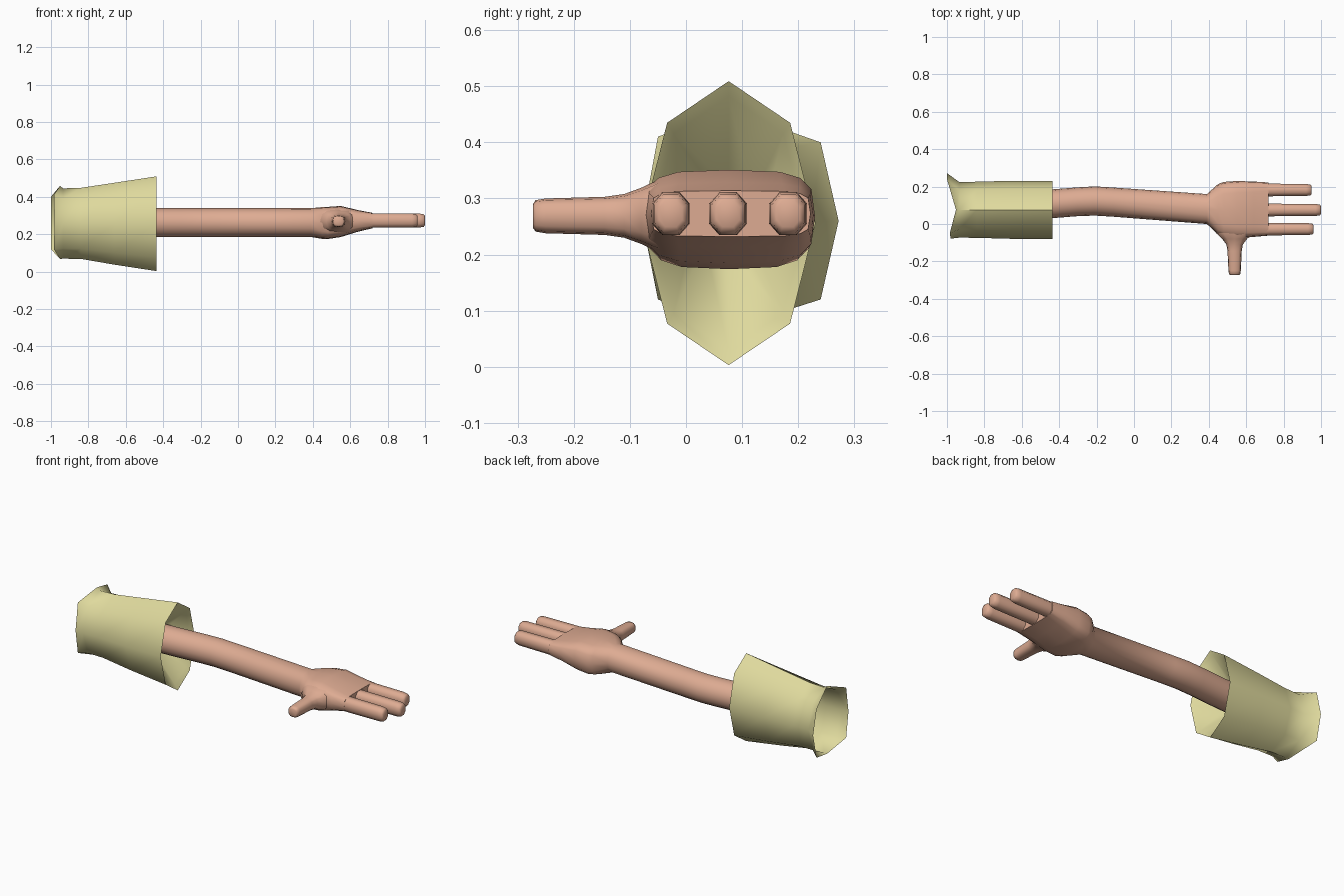
import bpy, bmesh, math
from mathutils import Vector


def material(name, rgb):
    m = bpy.data.materials.new(name)
    m.diffuse_color = (*rgb, 1)
    return m


SKIN = material("skin", (0.73, 0.41, 0.29))
CLOTH = material("pale_yellow_cloth", (0.74, 0.70, 0.34))


def ring(axis, pos, c, hc, z, hz, n, power=1.0, turn=0.0):
    """Rounded section across the x or y axis; a lower power is squarer."""
    pts = []
    for i in range(n):
        a = 2 * math.pi * (i + turn) / n
        u, v = math.cos(a), math.sin(a)
        u = math.copysign(abs(u) ** power, u) * hc + c
        v = math.copysign(abs(v) ** power, v) * hz + z
        pts.append(Vector((pos, u, v) if axis == "x" else (u, pos, v)))
    return pts


def loft(name, rings, mat, caps=True, angle=50):
    bm = bmesh.new()
    rows = [[bm.verts.new(p) for p in r] for r in rings]
    n = len(rows[0])
    for a, b in zip(rows, rows[1:]):
        for i in range(n):
            j = (i + 1) % n
            bm.faces.new((a[i], a[j], b[j], b[i]))
    if caps:
        bm.faces.new(rows[0])
        bm.faces.new(rows[-1])
    bmesh.ops.recalc_face_normals(bm, faces=bm.faces)
    me = bpy.data.meshes.new(name)
    bm.to_mesh(me)
    bm.free()
    me.materials.append(mat)
    ob = bpy.data.objects.new(name, me)
    bpy.context.collection.objects.link(ob)
    bpy.ops.object.select_all(action="DESELECT")
    ob.select_set(True)
    bpy.context.view_layer.objects.active = ob
    bpy.ops.object.shade_smooth_by_angle(angle=math.radians(angle))
    return ob


# Forearm and palm in one skin: x, y centre, y half, z centre, z half, squareness
arm = [
    (-0.60, 0.098, 0.077, 0.262, 0.077, 1.0),
    (-0.44, 0.108, 0.077, 0.262, 0.077, 1.0),
    (-0.30, 0.119, 0.077, 0.262, 0.077, 1.0),
    (-0.21, 0.123, 0.078, 0.262, 0.077, 1.0),
    (-0.11, 0.117, 0.078, 0.262, 0.077, 1.0),
    (0.39, 0.080, 0.080, 0.262, 0.077, 0.95),
    (0.45, 0.078, 0.136, 0.260, 0.085, 0.65),
    (0.48, 0.077, 0.148, 0.260, 0.086, 0.58),
    (0.55, 0.077, 0.153, 0.268, 0.083, 0.55),
    (0.64, 0.079, 0.148, 0.271, 0.058, 0.5),
    (0.72, 0.080, 0.142, 0.273, 0.041, 0.4),
]
loft("arm_and_palm", [ring("x", x, y, hy, z, hz, 16, p) for x, y, hy, z, hz, p in arm], SKIN)

# Three fingers
for label, y, tip in (("lower", -0.027, 0.96), ("middle", 0.075, 1.0), ("upper", 0.182, 0.95)):
    steps = ((0.66, 0.036, 0.041), (0.74, 0.036, 0.041), (tip - 0.03, 0.034, 0.040),
             (tip - 0.007, 0.031, 0.036), (tip, 0.022, 0.025))
    loft(label + "_finger",
         [ring("x", x, y, hy, 0.273, hz, 8, 0.85, 0.5) for x, hy, hz in steps], SKIN)

# Thumb, flaring into the side of the palm
thumb = [
    (0.02, 0.115, 0.072), (-0.05, 0.098, 0.064), (-0.08, 0.066, 0.050),
    (-0.11, 0.044, 0.039), (-0.145, 0.038, 0.034), (-0.25, 0.033, 0.031),
    (-0.268, 0.030, 0.028), (-0.273, 0.023, 0.021),
]
loft("thumb", [ring("y", y, 0.538, hx, 0.269, hz, 12, 0.75) for y, hx, hz in thumb], SKIN)

# Sleeve: lining funnel, rim, outer wall, ragged flared rear edge
YC = 0.076
sleeve = [
    (-0.60, 0.060, 0.262, 0.060),
    (-0.455, 0.138, 0.256, 0.226),
    (-0.437, 0.155, 0.256, 0.253),
    (-0.66, 0.155, 0.256, 0.219),
    (-0.84, 0.150, 0.258, 0.190),
    (-0.935, 0.149, 0.257, 0.188),
]
rows = [ring("x", x, YC, hy, z, hz, 8) for x, hy, z, hz in sleeve]
rows.append([Vector(p) for p in (
    (-1.0, 0.272, 0.26), (-1.0, 0.24, 0.40), (-0.952, YC, 0.458), (-0.985, -0.05, 0.41),
    (-0.98, -0.078, 0.26), (-0.985, -0.05, 0.12), (-0.952, YC, 0.068), (-1.0, 0.24, 0.12))])
loft("sleeve", rows, CLOTH, caps=False, angle=55)
